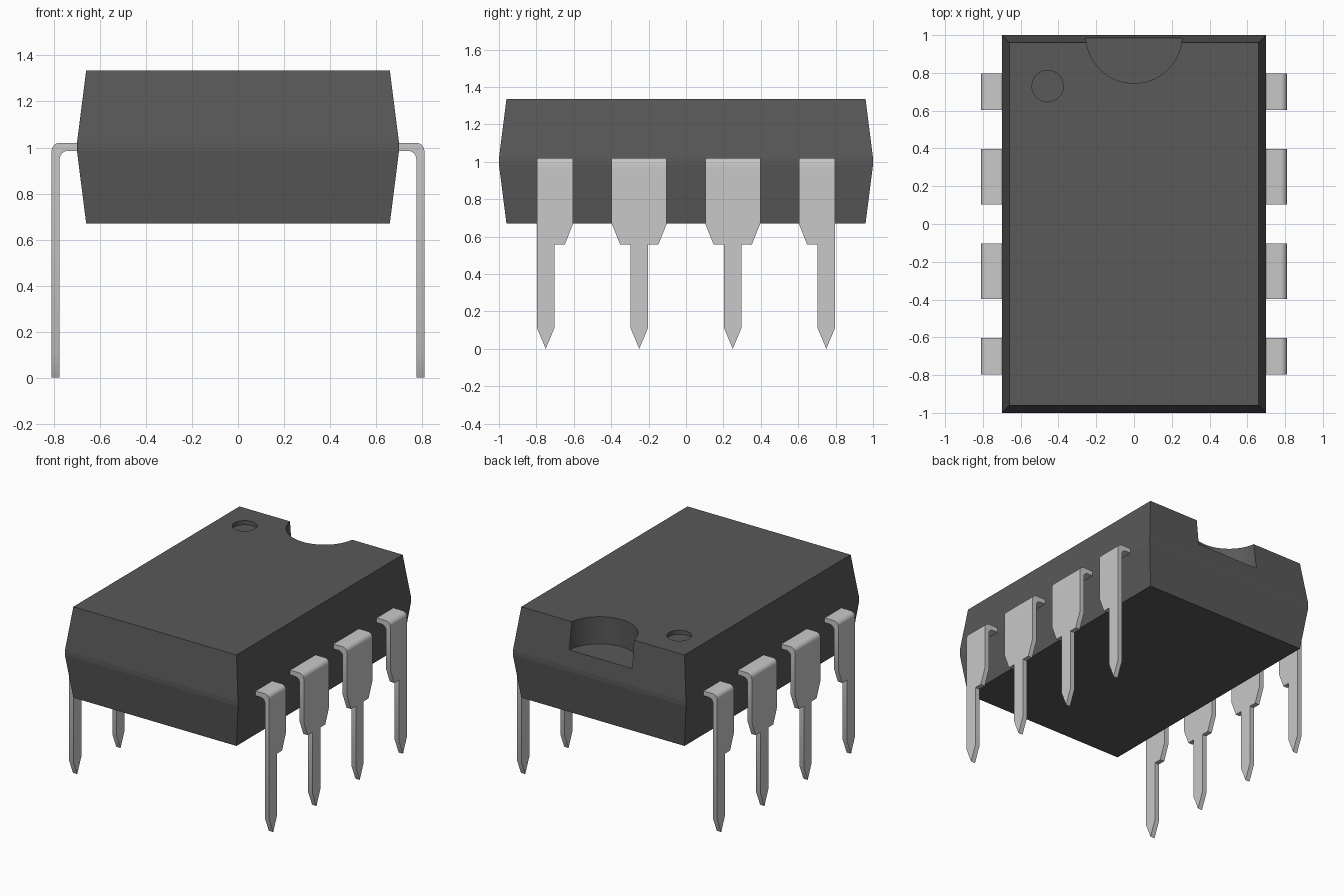
import bpy, bmesh, math

cube = bpy.data.objects.get("Cube")
if cube:
    bpy.data.objects.remove(cube, do_unlink=True)


def material(name, value, rough):
    m = bpy.data.materials.new(name)
    m.use_nodes = True
    col = (value, value, value, 1)
    m.diffuse_color = col
    node = m.node_tree.nodes["Principled BSDF"]
    node.inputs["Base Color"].default_value = col
    node.inputs["Roughness"].default_value = rough
    return m


DARK = material("dark_grey_plastic", 0.10, 0.6)
METAL = material("light_grey_metal", 0.58, 0.5)


def finish(name, bm, mat, angle):
    """Turn a bmesh into a named object, smooth below the given angle."""
    bmesh.ops.remove_doubles(bm, verts=bm.verts, dist=1e-5)
    bmesh.ops.recalc_face_normals(bm, faces=bm.faces)
    mesh = bpy.data.meshes.new(name)
    bm.to_mesh(mesh)
    bm.free()
    ob = bpy.data.objects.new(name, mesh)
    bpy.context.collection.objects.link(ob)
    mesh.materials.append(mat)
    activate(ob)
    bpy.ops.object.shade_smooth_by_angle(angle=math.radians(angle))
    return ob


def activate(ob):
    bpy.ops.object.select_all(action='DESELECT')
    ob.select_set(True)
    bpy.context.view_layer.objects.active = ob


def bridge(bm, a, b):
    n = len(a)
    for i in range(n):
        bm.faces.new((a[i], a[(i + 1) % n], b[(i + 1) % n], b[i]))


# Package body: stacked rectangles, widest at the thin mid band
bm = bmesh.new()
rings = []
for hx, hy, z in ((0.66, 0.96, 0.67), (0.70, 1.0, 0.985),
                  (0.70, 1.0, 1.02), (0.66, 0.96, 1.335)):
    rings.append([bm.verts.new((sx * hx, sy * hy, z))
                  for sx, sy in ((-1, -1), (1, -1), (1, 1), (-1, 1))])
for a, b in zip(rings, rings[1:]):
    bridge(bm, a, b)
bm.faces.new(rings[0])
bm.faces.new(rings[-1])
body = finish("package_body", bm, DARK, 6.5)


def cut(name, x, y, floor, radius):
    """Sink a round recess into the top of the body."""
    bpy.ops.mesh.primitive_cylinder_add(vertices=64, radius=radius, depth=0.5,
                                        location=(x, y, floor + 0.25))
    cutter = bpy.context.object
    cutter.name = name
    cutter.hide_render = True
    cutter.data.materials.append(DARK)
    mod = body.modifiers.new(name, 'BOOLEAN')
    mod.operation = 'DIFFERENCE'
    mod.solver = 'EXACT'
    mod.object = cutter
    activate(body)
    bpy.ops.object.modifier_apply(modifier=name)
    bpy.data.objects.remove(cutter, do_unlink=True)


cut("end_notch_cutter", 0, 1.0, 1.137, 0.255)
cut("marker_dimple_cutter", -0.457, 0.73, 1.305, 0.083)
activate(body)
bpy.ops.object.shade_smooth_by_angle(angle=math.radians(6.5))

# Pins: bent strip at the shoulder, then a flat tapered blade
OUT, INN, R = 0.81, 0.775, 0.035
SHOULDER = 0.95


def pin(name, sx, sy, centre, end_pin):
    bm = bmesh.new()
    outer_y = centre + (0.046 if end_pin else 0.147)
    inner_y = centre - 0.147

    # Path of (outer x, outer z, inner x, inner z) along the bend
    path = [(0.66, 1.02, 0.66, 0.985)]
    for i in range(7):
        a = math.radians(90 - 15 * i)
        c, s = math.cos(a) * R, math.sin(a) * R
        path.append((INN + c, 0.985 + s, INN - R + c, SHOULDER + s))
    path.append((OUT, SHOULDER, INN, SHOULDER))
    rings = [[bm.verts.new((sx * x, sy * y, z)) for x, z, y in
              ((ox, oz, inner_y), (ox, oz, outer_y),
               (ix, iz, outer_y), (ix, iz, inner_y))]
             for ox, oz, ix, iz in path]
    bm.faces.new(rings[0])
    for a, b in zip(rings, rings[1:]):
        bridge(bm, a, b)

    # Blade outline from the inner edge round the tip to the outer edge
    line = [(inner_y, SHOULDER), (inner_y, 0.67), (centre - 0.102, 0.557),
            (centre - 0.046, 0.557), (centre - 0.046, 0.11), (centre, 0),
            (centre + 0.046, 0.11)]
    if not end_pin:
        line += [(centre + 0.046, 0.557), (centre + 0.102, 0.557),
                 (outer_y, 0.67)]
    line.append((outer_y, SHOULDER))
    front, back = ([bm.verts.new((sx * x, sy * y, z)) for y, z in line]
                   for x in (OUT, INN))
    bm.faces.new(front)
    bm.faces.new(back)
    for i in range(len(line) - 1):
        bm.faces.new((front[i], front[i + 1], back[i + 1], back[i]))
    # Drop the collapsed sliver at the end of the inner bend before welding
    bmesh.ops.dissolve_degenerate(bm, dist=1e-5, edges=bm.edges)
    return finish(name, bm, METAL, 25)


for side, sx in (("left", 1), ("right", -1)):
    for half, sy in (("front", -1), ("back", 1)):
        pin(f"{side}_{half}_middle_pin", sx, sy, 0.25, False)
        pin(f"{side}_{half}_end_pin", sx, sy, 0.75, True)
